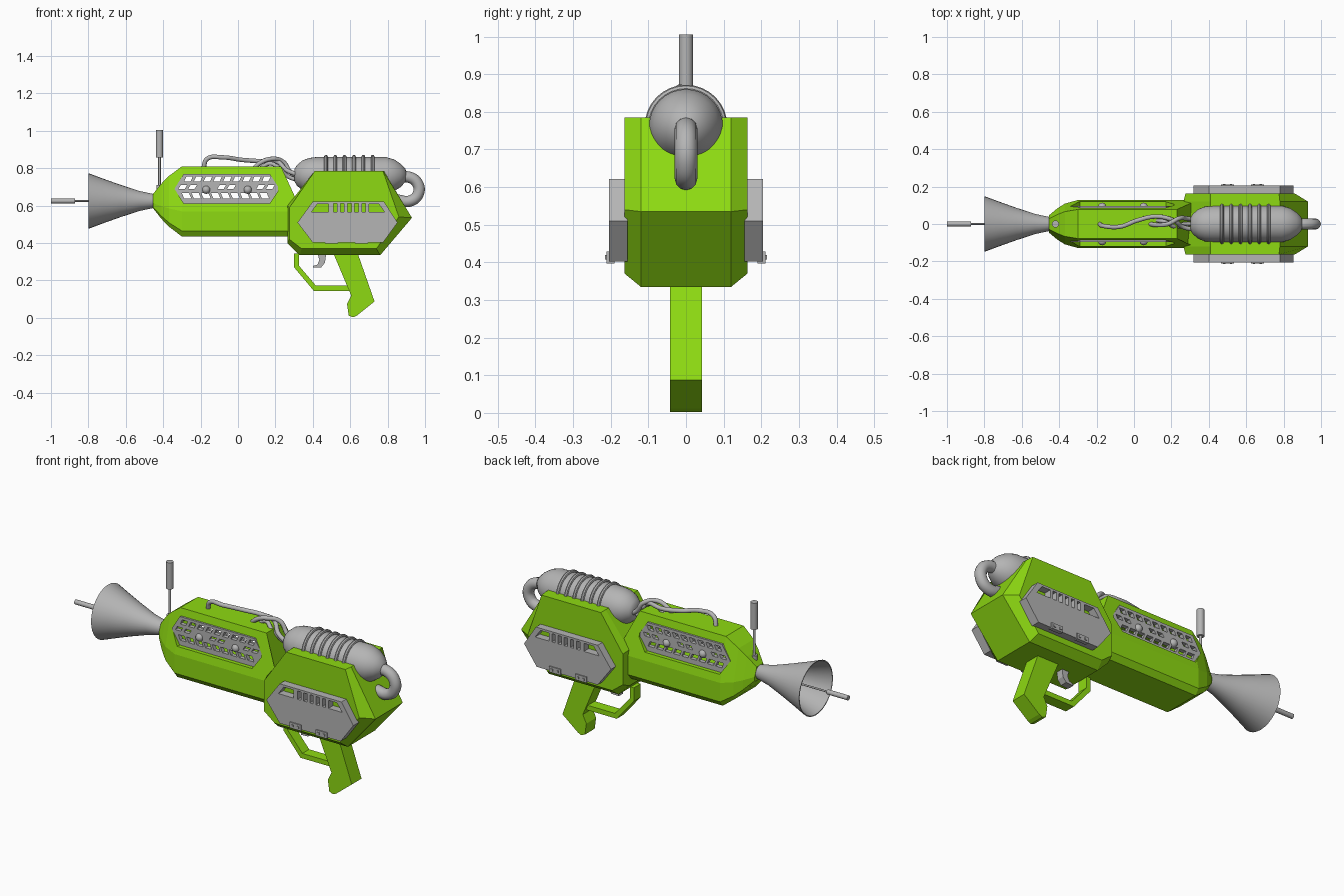
import bpy, bmesh, math
from mathutils import Vector

if "Cube" in bpy.data.objects:
    bpy.data.objects.remove(bpy.data.objects["Cube"])


def material(name, rgb):
    m = bpy.data.materials.new(name)
    m.diffuse_color = (*rgb, 1)
    m.use_nodes = True
    m.node_tree.nodes["Principled BSDF"].inputs["Base Color"].default_value = m.diffuse_color
    return m


GREEN = material("lime green", (0.27, 0.70, 0.006))
GREY = material("metal grey", (0.46, 0.46, 0.46))


def finish(name, bm, mat, smooth=False):
    bmesh.ops.remove_doubles(bm, verts=bm.verts, dist=1e-5)
    bmesh.ops.recalc_face_normals(bm, faces=bm.faces)
    me = bpy.data.meshes.new(name)
    bm.to_mesh(me)
    bm.free()
    me.materials.append(mat)
    ob = bpy.data.objects.new(name, me)
    bpy.context.collection.objects.link(ob)
    if smooth:
        bpy.ops.object.select_all(action='DESELECT')
        ob.select_set(True)
        bpy.context.view_layer.objects.active = ob
        bpy.ops.object.shade_smooth_by_angle(angle=math.radians(40))
    return ob


def add_loft(bm, rings, caps=True, loop=False):
    vs = [[bm.verts.new(p) for p in r] for r in rings]
    n = len(vs[0])
    for a, b in zip(vs, vs[1:] + vs[:1] if loop else vs[1:]):
        for i in range(n):
            j = (i + 1) % n
            bm.faces.new((a[i], a[j], b[j], b[i]))
    if caps and not loop:
        bm.faces.new(vs[0])
        bm.faces.new(vs[-1])


def loft(name, rings, mat):
    bm = bmesh.new()
    add_loft(bm, rings)
    return finish(name, bm, mat)


def prism(name, pts, y0, y1, mat):
    return loft(name, [[(x, y, z) for x, z in pts] for y in (y0, y1)], mat)


def lathe(name, profile, z0, mat, x0=0, upright=False, loop=False, n=32):
    """profile: (distance along the axis, radius)"""
    rings = []
    for t, r in profile:
        ring = []
        for i in range(n):
            a = 2 * math.pi * i / n
            u, v = r * math.cos(a), r * math.sin(a)
            ring.append((x0 + u, v, t) if upright else (t, u, z0 + v))
        rings.append(ring)
    bm = bmesh.new()
    add_loft(bm, rings, True, loop)
    return finish(name, bm, mat, True)


def tube(name, pts, radius, mat):
    cu = bpy.data.curves.new(name, 'CURVE')
    cu.dimensions = '3D'
    cu.bevel_depth, cu.bevel_resolution = radius, 4
    cu.use_fill_caps = True
    sp = cu.splines.new('BEZIER')
    sp.bezier_points.add(len(pts) - 1)
    for b, p in zip(sp.bezier_points, pts):
        b.co = p
        b.handle_left_type = b.handle_right_type = 'AUTO'
    tmp = bpy.data.objects.new(name + "_path", cu)
    bpy.context.collection.objects.link(tmp)
    me = bpy.data.meshes.new_from_object(tmp.evaluated_get(bpy.context.evaluated_depsgraph_get()))
    bpy.data.objects.remove(tmp)
    bm = bmesh.new()
    bm.from_mesh(me)
    return finish(name, bm, mat, True)


def cut(ob, shapes, y0, y1):
    """Cut x-z outlines through an object along y."""
    bm = bmesh.new()
    for pts in shapes:
        add_loft(bm, [[(x, y, z) for x, z in pts] for y in (y0, y1)])
    cutter = finish("cutter", bm, ob.data.materials[0])
    cutter.hide_render = True
    mod = ob.modifiers.new("cut", 'BOOLEAN')
    mod.operation, mod.solver, mod.object = 'DIFFERENCE', 'EXACT', cutter
    new = bpy.data.meshes.new_from_object(ob.evaluated_get(bpy.context.evaluated_depsgraph_get()))
    ob.modifiers.clear()
    ob.data = new
    bpy.data.objects.remove(cutter)


def slot(x, z, w, h, lean=0.0):
    return [(x - w / 2 - lean, z - h / 2), (x + w / 2 - lean, z - h / 2),
            (x + w / 2 + lean, z + h / 2), (x - w / 2 + lean, z + h / 2)]


# Front body with tapering nose
half = [(.105, .435), (.128, .465), (.128, .57), (.078, .81)]
section = half + [(-y, z) for y, z in reversed(half)]
rings = [[(x, y * sy, .625 + (z - .625) * sz) for y, z in section]
         for x, sy, sz in ((-.455, .36, .2), (-.41, .65, .5), (-.37, .85, .72), (-.30, 1, 1))]
rings.append([(.23 if z > .7 else .34, y, z) for y, z in section])
front_body = loft("front_body", rings, GREEN)
vent = [(-.34, .69), (-.29, .77), (.17, .77), (.215, .70), (.215, .68), (.17, .612), (-.29, .612)]
cut(front_body, [vent], -.3, .3)

# Perforated vent plates with bolts
holes = [slot(-.265 + i * .052, .742, .034, .026, .006) for i in range(9)]
holes += [slot(-.295 + i * .052, .700, .034, .02, .006) for i in range(10) if i not in (2, 3, 6, 7)]
holes += [slot(-.275 + i * .052, .653, .038, .028, -.006) for i in range(9)]
for s, side in ((-1, "front"), (1, "back")):
    p = prism("vent_plate_" + side, vent, s * .074, s * .097, GREY)
    cut(p, holes, s * .05, s * .12)
    for i, x in enumerate((-.17, .052)):
        bm = bmesh.new()
        bmesh.ops.create_uvsphere(bm, u_segments=16, v_segments=10, radius=.022)
        bmesh.ops.translate(bm, vec=Vector((x, s * .092, .685)), verts=bm.verts)
        finish(f"vent_bolt_{side}_{i}", bm, GREY, True)

# Rear body: wide middle, chamfered sides
mid = [(.265, .60), (.41, .785), (.78, .785), (.93, .535), (.76, .335), (.33, .335), (.265, .40)]
out = [(.275, .59), (.41, .785), (.775, .785), (.86, .54), (.74, .37), (.34, .37), (.275, .42)]
loft("rear_body", [[(x, y, z) for x, z in pts] for pts, y in
                   ((out, -.163), (mid, -.12), (mid, .12), (out, .163))], GREEN)

# Rear side plates with slots and clips
plate = [(.318, .51), (.40, .622), (.78, .622), (.853, .51), (.775, .402), (.40, .402)]
slots = [slot(.52 + i * .038, .588, .02, .046) for i in range(5)]
slots += [[(.392, .565), (.485, .565), (.485, .61), (.425, .61)],
          [(.70, .565), (.785, .565), (.752, .61), (.70, .61)]]
for s, side in ((-1, "front"), (1, "back")):
    p = prism("side_plate_" + side, plate, s * .155, s * .205, GREY)
    cut(p, slots, s * .14, s * .23)
    for i, x in enumerate((.50, .66)):
        prism(f"plate_clip_{side}_{i}", slot(x, .413, .07, .032), s * .19, s * .211, GREY)
        for k in (-.018, .018):
            prism(f"clip_stud_{side}_{i}", slot(x + k, .413, .012, .012), s * .2, s * .215, GREY)

# Grip, trigger guard and trigger
prism("grip", [(.51, .345), (.64, .345), (.73, .088), (.635, .012), (.615, .003), (.592, .012),
               (.583, .075), (.605, .12)], -.043, .043, GREEN)
prism("trigger_guard", [(.30, .345), (.30, .27), (.405, .145), (.60, .145), (.59, .172),
                        (.417, .172), (.325, .28), (.325, .345)], -.03, .03, GREEN)
prism("trigger", [(.425, .345), (.472, .345), (.465, .295), (.445, .27), (.40, .268), (.402, .278),
                  (.425, .285), (.435, .31)], -.02, .02, GREY)

# Canister with rings
lathe("canister", [(.303, 0), (.303, .035), (.315, .055), (.345, .08), (.38, .093), (.42, .098),
                   (.79, .098), (.835, .085), (.87, .062), (.895, .035), (.905, 0)], .762, GREY)
for i in range(6):
    x = .47 + i * .05
    lathe(f"canister_ring_{i}", [(x + .01 * math.cos(a * math.pi / 4), .1 + .01 * math.sin(a * math.pi / 4))
                                 for a in range(8)], .762, GREY, loop=True)

# Return pipe and cables
tube("return_pipe", [(.84, 0, .745), (.915, 0, .752), (.962, 0, .715), (.962, 0, .66),
                     (.92, 0, .625), (.85, 0, .63)], .03, GREY)
tube("long_cable", [(-.185, 0, .80), (-.165, -.01, .85), (-.08, -.015, .858), (.02, .02, .845),
                    (.12, .04, .838), (.21, .02, .835), (.26, -.015, .79), (.32, -.03, .765)], .012, GREY)
tube("short_cable", [(.085, 0, .80), (.12, -.005, .83), (.18, .0, .85), (.24, .03, .835),
                     (.28, .03, .78), (.33, .02, .745)], .012, GREY)
tube("third_cable", [(.12, .02, .80), (.17, .01, .825), (.22, -.015, .80), (.27, .0, .755),
                     (.33, .0, .735)], .011, GREY)

# Horn muzzle (hollow) with centre needle
lathe("horn", [(-.445, .036), (-.53, .054), (-.63, .087), (-.72, .119), (-.80, .149),
               (-.80, .144), (-.72, .114), (-.63, .082), (-.53, .049), (-.445, .03)], .625, GREY, loop=True)
lathe("horn_collar", [(-.46, 0), (-.46, .036), (-.43, .036), (-.43, 0)], .625, GREY)
lathe("needle", [(-.88, 0), (-.88, .005), (-.44, .005), (-.44, 0)], .625, GREY, n=10)
lathe("needle_tip", [(-1, 0), (-1, .013), (-.872, .013), (-.872, 0)], .625, GREY, n=16)

# Upright antenna
lathe("antenna_rod", [(.64, 0), (.64, .007), (.87, .007), (.87, 0)], 0, GREY, -.42, True, n=12)
lathe("antenna_foot", [(.67, 0), (.67, .017), (.71, .017), (.71, 0)], 0, GREY, -.42, True, n=16)
lathe("antenna_tip", [(.857, 0), (.857, .019), (1.005, .019), (1.005, 0)], 0, GREY, -.42, True, n=16)
